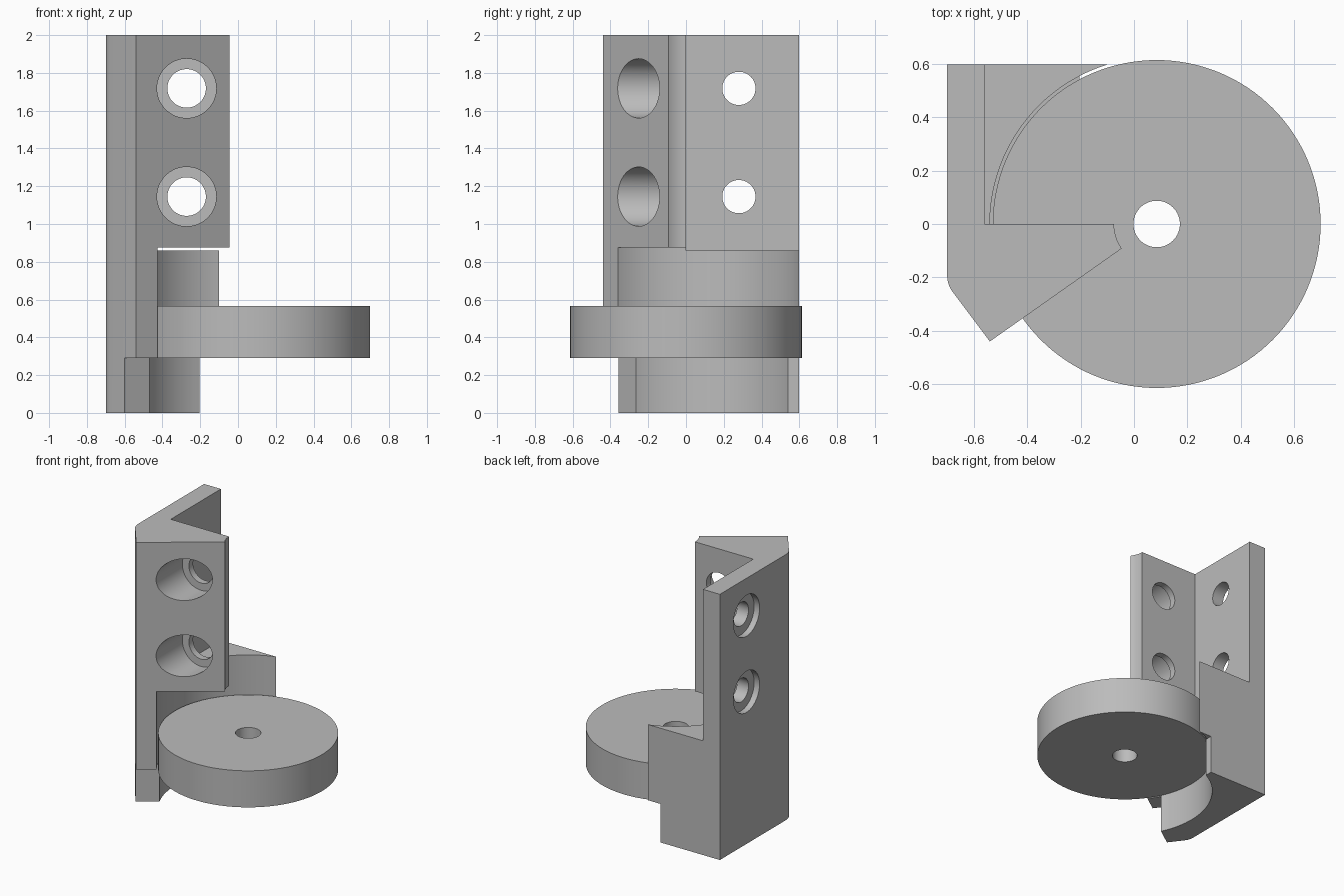
import bpy, bmesh, math

if "Cube" in bpy.data.objects:
    bpy.data.objects.remove(bpy.data.objects["Cube"])

CX = 0.085                                   # axis of the disc in x
SEG = 128

grey = bpy.data.materials.new("plain_grey")
grey.diffuse_color = (0.5, 0.5, 0.5, 1)
grey.use_nodes = True
grey.node_tree.nodes["Principled BSDF"].inputs["Base Color"].default_value = grey.diffuse_color


def prism(name, outline, z0, z1):
    """Extrude an outline in x, y from z0 to z1."""
    bm = bmesh.new()
    face = bm.faces.new([bm.verts.new((x, y, z0)) for x, y in outline])
    top = bmesh.ops.extrude_face_region(bm, geom=[face])["geom"]
    bmesh.ops.translate(bm, vec=(0, 0, z1 - z0),
                        verts=[v for v in top if isinstance(v, bmesh.types.BMVert)])
    bmesh.ops.recalc_face_normals(bm, faces=bm.faces)
    mesh = bpy.data.meshes.new(name)
    bm.to_mesh(mesh)
    bm.free()
    obj = bpy.data.objects.new(name, mesh)
    bpy.context.collection.objects.link(obj)
    mesh.materials.append(grey)
    return obj


def arc(cx, cy, r, a0, a1, n):
    """Points on an arc, angles in degrees."""
    return [(cx + r * math.cos(math.radians(a0 + (a1 - a0) * i / n)),
             cy + r * math.sin(math.radians(a0 + (a1 - a0) * i / n))) for i in range(n + 1)]


def circle(cx, cy, r, n=SEG):
    return arc(cx, cy, r, 0, 360, n)[:-1]


def rod(axis, a, z, r, start, end):
    """Round cutter along x or y, from start to end on that axis."""
    obj = prism("cutter", circle(0, 0, r, 64), start, end)
    for v in obj.data.vertices:
        u, w, t = v.co
        v.co = (t, a + u, z + w) if axis == "x" else (a + w, t, z + u)
    return obj


def cut(obj, cutter):
    cutter.hide_render = True
    mod = obj.modifiers.new("cut", "BOOLEAN")
    mod.operation, mod.solver, mod.object = "DIFFERENCE", "EXACT", cutter
    bpy.context.view_layer.objects.active = obj
    bpy.ops.object.modifier_apply(modifier=mod.name)
    bpy.data.objects.remove(cutter)


def smooth(obj):
    bpy.ops.object.select_all(action="DESELECT")
    obj.select_set(True)
    bpy.context.view_layer.objects.active = obj
    bpy.ops.object.shade_smooth_by_angle(angle=math.radians(25))


# Bracket: full-height outline with rounded left corner and hollow tip
corner = arc(-0.59, -0.19, 0.11, 180, 215, 8)
tip = arc(CX, 0, 0.16, 215, 180, 6)
bracket = prism("bracket", [(-0.70, 0.597)] + corner + [(-0.54, -0.44)] + tip
                + [(-0.075, 0.597)], 0, 2)

# Open angle between the two upper flanges
cut(bracket, prism("cutter", [(-0.56, 0), (0.2, 0), (0.2, 0.8), (-0.56, 0.8)], 0.86, 2.1))
# Round recess around the disc
cut(bracket, prism("cutter", circle(CX, 0, 0.625), 0.29, 0.875))
# Foot: round hollow, squared back end and set-back front
cut(bracket, prism("cutter", circle(CX, 0, 0.614), -0.1, 0.29))
cut(bracket, prism("cutter", [(-0.205, 0.3), (0.2, 0.3), (0.2, 0.8), (-0.205, 0.8)], -0.1, 0.29))
cut(bracket, prism("cutter", [(-0.87, -0.545), (-0.27, -0.125), (0.1, -0.7), (-0.87, -0.9)],
                   -0.1, 0.29))

# Counterbored screw holes through both flanges
for z in (1.145, 1.718):
    cut(bracket, rod("y", -0.272, z, 0.102, -0.8, 0.2))
    cut(bracket, rod("y", -0.272, z, 0.157, -0.8, -0.05))
    cut(bracket, rod("x", 0.28, z, 0.088, -0.9, -0.4))
    cut(bracket, rod("x", 0.28, z, 0.155, -0.9, -0.655))
smooth(bracket)

# Disc with a centre hole
disc = prism("disc", circle(CX, 0, 0.614), 0.29, 0.565)
cut(disc, prism("cutter", circle(CX, 0, 0.087, 64), 0.1, 0.8))
smooth(disc)
